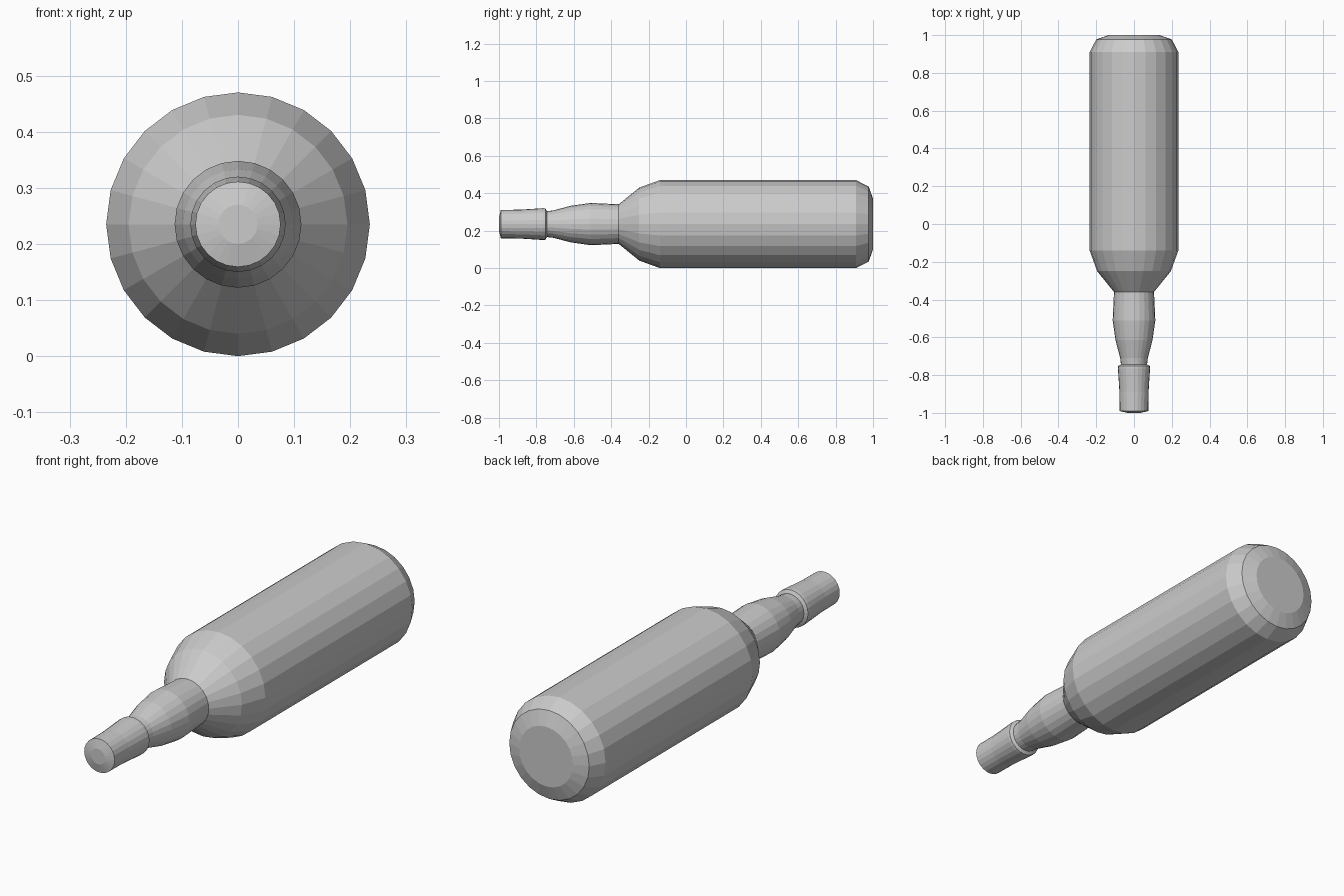
import bpy, bmesh, math

if "Cube" in bpy.data.objects:
    bpy.data.objects.remove(bpy.data.objects["Cube"])

SIDES = 24
AXIS_Z = 0.235


def lathe(name, profile):
    """Revolve (y, radius) points round the lengthwise axis, closing both ends."""
    bm = bmesh.new()
    rings = []
    for y, r in profile:
        angles = [2 * math.pi * i / SIDES for i in range(SIDES)]
        rings.append([bm.verts.new((r * math.cos(a), y, AXIS_Z + r * math.sin(a)))
                      for a in angles])
    for a, b in zip(rings, rings[1:]):
        for i in range(SIDES):
            j = (i + 1) % SIDES
            bm.faces.new((a[i], a[j], b[j], b[i]))
    bm.faces.new(rings[0])
    bm.faces.new(rings[-1])
    bmesh.ops.recalc_face_normals(bm, faces=bm.faces)
    mesh = bpy.data.meshes.new(name)
    bm.to_mesh(mesh)
    bm.free()
    obj = bpy.data.objects.new(name, mesh)
    bpy.context.collection.objects.link(obj)
    return obj


# Bottle: bulged neck, shoulder, straight body and chamfered base
lathe("bottle", [
    (-0.755, 0.068), (-0.71, 0.073), (-0.615, 0.098), (-0.51, 0.113),
    (-0.36, 0.106), (-0.25, 0.195), (-0.14, 0.235),
    (0.91, 0.235), (0.977, 0.2), (1.0, 0.135),
])

# Cap: slightly flared sleeve with a lip at the neck
lathe("cap", [
    (-1.0, 0.035), (-0.99, 0.076), (-0.89, 0.077), (-0.765, 0.085),
    (-0.752, 0.084), (-0.744, 0.07),
])
